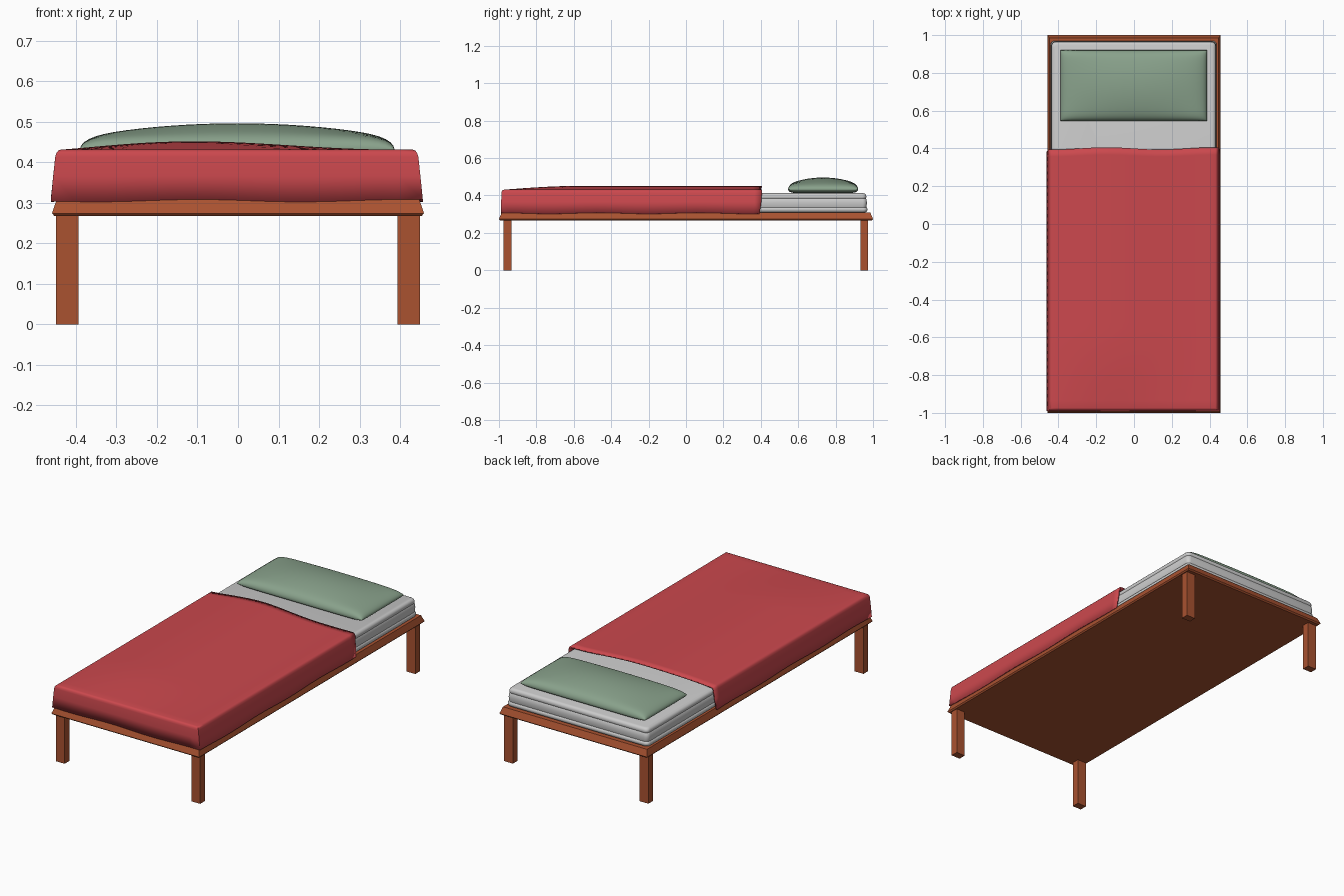
import bpy, bmesh, math
from math import sin, cos, pi

if "Cube" in bpy.data.objects:
    bpy.data.objects.remove(bpy.data.objects["Cube"])


def material(name, rgb):
    m = bpy.data.materials.new(name)
    m.diffuse_color = (*rgb, 1)
    m.use_nodes = True
    m.node_tree.nodes["Principled BSDF"].inputs["Base Color"].default_value = m.diffuse_color
    return m


WOOD = material("wood", (0.40, 0.085, 0.03))
RED = material("red_cloth", (0.60, 0.065, 0.075))
GREEN = material("green_cloth", (0.25, 0.36, 0.26))


def finish(bm, name, mat=None, smooth=None):
    me = bpy.data.meshes.new(name)
    bm.to_mesh(me)
    bm.free()
    ob = bpy.data.objects.new(name, me)
    bpy.context.collection.objects.link(ob)
    if mat:
        me.materials.append(mat)
    if smooth:
        bpy.ops.object.select_all(action='DESELECT')
        ob.select_set(True)
        bpy.context.view_layer.objects.active = ob
        bpy.ops.object.shade_smooth_by_angle(angle=math.radians(smooth))
    return ob


def loft(name, levels, center=(0, 0), radius=0, mat=None, smooth=None):
    """Stack of (half x, half y, z) rectangles, optionally with round corners."""
    bm = bmesh.new()
    rings = []
    for hx, hy, z in levels:
        ring = []
        for k, (sx, sy) in enumerate([(1, 1), (-1, 1), (-1, -1), (1, -1)]):
            steps = 5 if radius else 1
            for i in range(steps):
                a = pi / 2 * (k + i / max(steps - 1, 1))
                ring.append(bm.verts.new((
                    center[0] + sx * (hx - radius) + radius * cos(a),
                    center[1] + sy * (hy - radius) + radius * sin(a), z)) if radius else
                    bm.verts.new((center[0] + sx * hx, center[1] + sy * hy, z)))
        rings.append(ring)
    for a, b in zip(rings, rings[1:]):
        for i in range(len(a)):
            j = (i + 1) % len(a)
            bm.faces.new((a[i], a[j], b[j], b[i]))
    bm.faces.new(rings[0][::-1])
    bm.faces.new(rings[-1])
    return finish(bm, name, mat, smooth)


# Bed base: slab with sloping sides
loft("bed_base", [(0.453, 0.993, 0.267), (0.459, 1.0, 0.274), (0.447, 0.985, 0.309)], mat=WOOD)

# Four legs
for sx, side in ((-1, "left"), (1, "right")):
    for y, end in ((-0.955, "front"), (0.953, "back")):
        loft(f"{end}_{side}_leg", [(0.0275, 0.021, 0), (0.0275, 0.021, 0.27)],
             (sx * 0.421, y), mat=WOOD)

# Mattress with softly rolled edges and piping
edge = [(0.012, 0.309), (0.004, 0.313), (0.0, 0.322), (0.001, 0.332), (0.006, 0.337),
        (0.004, 0.345), (0.003, 0.362), (0.005, 0.380), (0.008, 0.385), (0.005, 0.391),
        (0.007, 0.402), (0.012, 0.409), (0.020, 0.412)]
loft("mattress", [(0.440 - d, 0.970 - d, z) for d, z in edge], (-0.002, 0), 0.022, smooth=50)

# Pillow: two puffed sheets meeting at a seam
bm = bmesh.new()
N = 28


def puff(t):
    return math.sqrt(max(0, 1 - abs(t) ** 12))


for top in (True, False):
    g = []
    for i in range(N + 1):
        u = sin(pi / 2 * (2 * i / N - 1))
        row = []
        for j in range(N + 1):
            v = sin(pi / 2 * (2 * j / N - 1))
            p = puff(u) * puff(v)
            z = 0.432 + (0.030 * p + 0.034 * (1 - u * u) * (1 - v * v) if top else -0.019 * p)
            row.append(bm.verts.new((-0.002 + 0.388 * u, 0.733 + 0.187 * v, z)))
        g.append(row)
    for i in range(N):
        for j in range(N):
            f = (g[i][j], g[i + 1][j], g[i + 1][j + 1], g[i][j + 1])
            bm.faces.new(f if top else f[::-1])
bmesh.ops.remove_doubles(bm, verts=bm.verts, dist=0.0001)
finish(bm, "pillow", GREEN, 60)

# Blanket: gently humped top sheet with a skirt on three sides
bm = bmesh.new()
NX, NY = 24, 36
HX, Y0, Y1 = 0.434, -0.973, 0.40


def top_height(x, y):
    s = (x + HX) / (2 * HX)
    hump = 0.018 * sin(pi * s) ** 1.3 + 0.006 * sin(2 * pi * s)
    return 0.431 + max(0, hump) * sin(pi / 2 * min(1, (y - Y0) / 0.42))


g = []
for i in range(NX + 1):
    x = HX * (2 * i / NX - 1)
    row = []
    for j in range(NY + 1):
        t = j / NY
        y = Y0 + (Y1 - Y0) * t - 0.006 * sin(11 * x) * t ** 8
        row.append(bm.verts.new((x - 0.003, y, top_height(x, y))))
    g.append(row)
for i in range(NX):
    for j in range(NY):
        bm.faces.new((g[i][j], g[i + 1][j], g[i + 1][j + 1], g[i][j + 1]))
# skirt path runs back-left, front, back-right
path = [(v, -1, -1 if j == 0 else 0) for j, v in reversed(list(enumerate(g[0])))]
path += [(g[i][0], 1 if i == NX else 0, -1) for i in range(1, NX + 1)]
path += [(g[NX][j], 1, 0) for j in range(1, NY + 1)]
prev = [p[0] for p in path]
for out, out_y, drop in ((0.006, 0.007, 0.002), (0.011, 0.012, 0.008), (0.014, 0.014, 0.018),
                         (0.019, 0.015, 0.065), (0.025, 0.016, 0.126)):
    ring = []
    for k, (v, dx, dy) in enumerate(path):
        f = (drop / 0.126) ** 2
        wave = 0.003 * f * sin(k * 0.45)
        tuck = 0.012 * f * max(0, (v.co.y - 0.3) / 0.1)
        ring.append(bm.verts.new((v.co.x + dx * out, v.co.y + dy * out_y - tuck,
                                  v.co.z - drop + wave)))
    for k in range(len(path) - 1):
        bm.faces.new((prev[k], ring[k], ring[k + 1], prev[k + 1]))
    prev = ring
bm.normal_update()
blanket = finish(bm, "blanket", RED, 50)
sol = blanket.modifiers.new("thickness", 'SOLIDIFY')
sol.thickness = 0.008
sol.offset = -1
